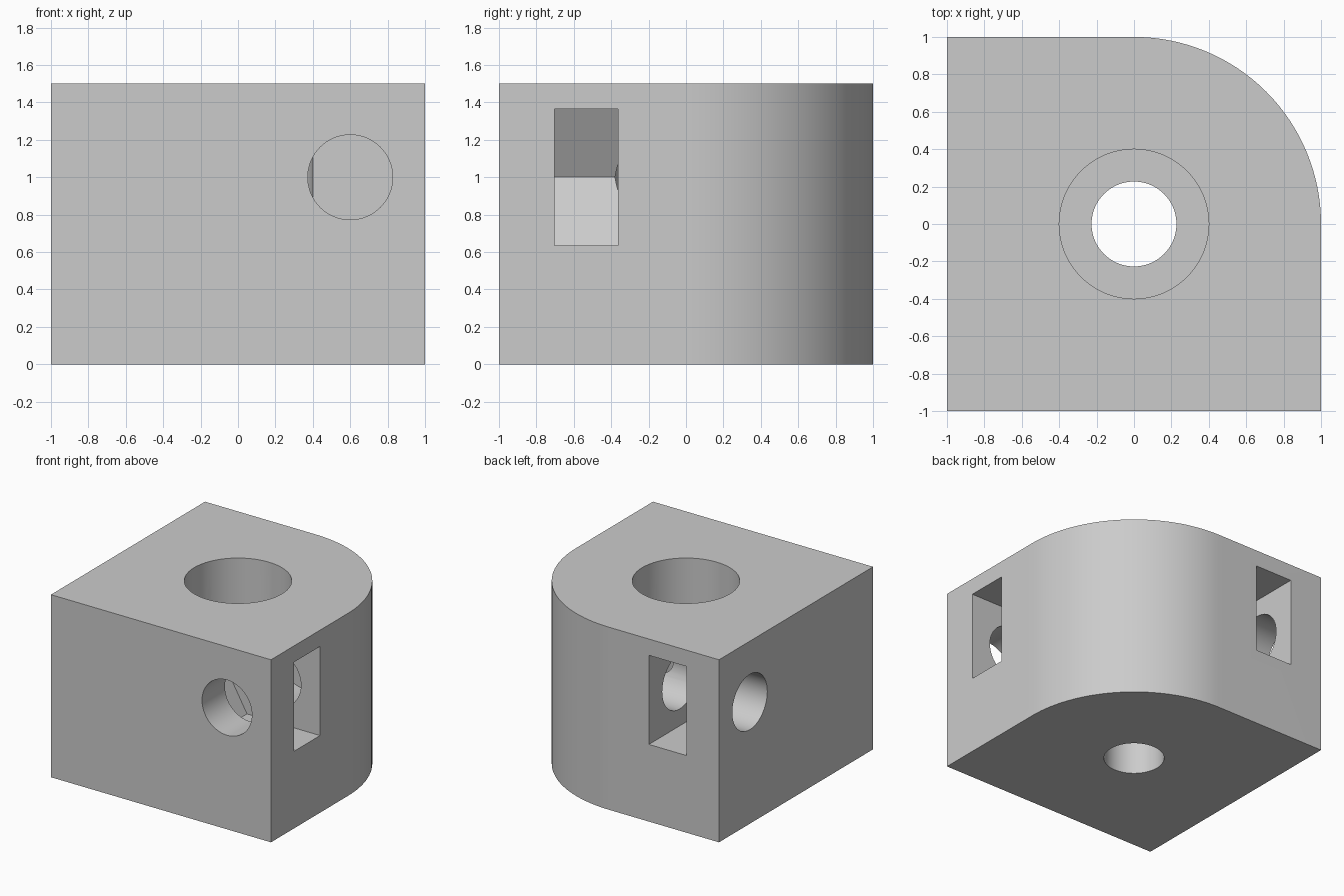
import bpy, bmesh, math
from mathutils import Vector

cube = bpy.data.objects.get("Cube")
if cube:
    bpy.data.objects.remove(cube, do_unlink=True)

grey = bpy.data.materials.new("plain_grey")
grey.use_nodes = True
colour = (0.6, 0.6, 0.6, 1)
grey.diffuse_color = colour
grey.node_tree.nodes["Principled BSDF"].inputs["Base Color"].default_value = colour


def prism(name, outline, depth):
    """Extrude a closed outline of 3D points along the depth vector."""
    bm = bmesh.new()
    face = bm.faces.new([bm.verts.new(p) for p in outline])
    grown = bmesh.ops.extrude_face_region(bm, geom=[face], use_keep_orig=True)
    top = [v for v in grown["geom"] if isinstance(v, bmesh.types.BMVert)]
    bmesh.ops.translate(bm, verts=top, vec=depth)
    bmesh.ops.recalc_face_normals(bm, faces=bm.faces)
    mesh = bpy.data.meshes.new(name)
    bm.to_mesh(mesh)
    bm.free()
    mesh.materials.append(grey)
    obj = bpy.data.objects.new(name, mesh)
    bpy.context.collection.objects.link(obj)
    return obj


def arc(radius, start, end, steps):
    angles = [math.radians(start + (end - start) * i / steps) for i in range(steps + 1)]
    return [(radius * math.cos(a), radius * math.sin(a)) for a in angles]


def circle(radius):
    return arc(radius, 0, 360, 64)[:-1]


def cut(body, cutter):
    cutter.hide_render = True
    mod = body.modifiers.new(cutter.name, 'BOOLEAN')
    mod.object = cutter
    mod.operation = 'DIFFERENCE'
    mod.solver = 'EXACT'
    bpy.context.view_layer.objects.active = body
    bpy.ops.object.modifier_apply(modifier=mod.name)
    bpy.data.objects.remove(cutter, do_unlink=True)


# Block with one rounded corner
outline = [(-1, -1), (1, -1)] + arc(1, 0, 90, 32) + [(-1, 1)]
block = prism("corner_block", [(x, y, 0) for x, y in outline], (0, 0, 1.5))

# Vertical screw hole and the wide counterbore above it
bore_r, hole_r, floor_z = 0.4, 0.227, 0.5
cut(block, prism("screw_hole", [(x, y, -0.1) for x, y in circle(hole_r)], (0, 0, 1)))
cut(block, prism("counterbore", [(x, y, floor_z) for x, y in circle(bore_r)], (0, 0, 2)))

# Bolt holes and hexagonal nut slots, mirrored across the diagonal
bolt_x, bolt_z = 0.6, 1.0
half, tip_x = 0.366, 0.125
shoulder_x = tip_x + half / math.sqrt(3)
nut = [(tip_x, bolt_z), (shoulder_x, bolt_z + half), (1.1, bolt_z + half),
       (1.1, bolt_z - half), (shoulder_x, bolt_z - half)]

for side in ("front", "side"):
    def place(p):
        x, y, z = p
        return Vector((x, y, z) if side == "front" else (y, x, z))

    cut(block, prism(side + "_bolt_hole",
                     [place((bolt_x + a, -1.1, bolt_z + b)) for a, b in circle(hole_r)],
                     place((0, 1.1, 0))))
    cut(block, prism(side + "_nut_slot", [place((x, -0.703, z)) for x, z in nut],
                     place((0, 0.34, 0))))

# Smooth the curved walls, keep the edges crisp
bpy.ops.object.select_all(action='DESELECT')
block.select_set(True)
bpy.context.view_layer.objects.active = block
bpy.ops.object.shade_smooth_by_angle(angle=math.radians(30))
